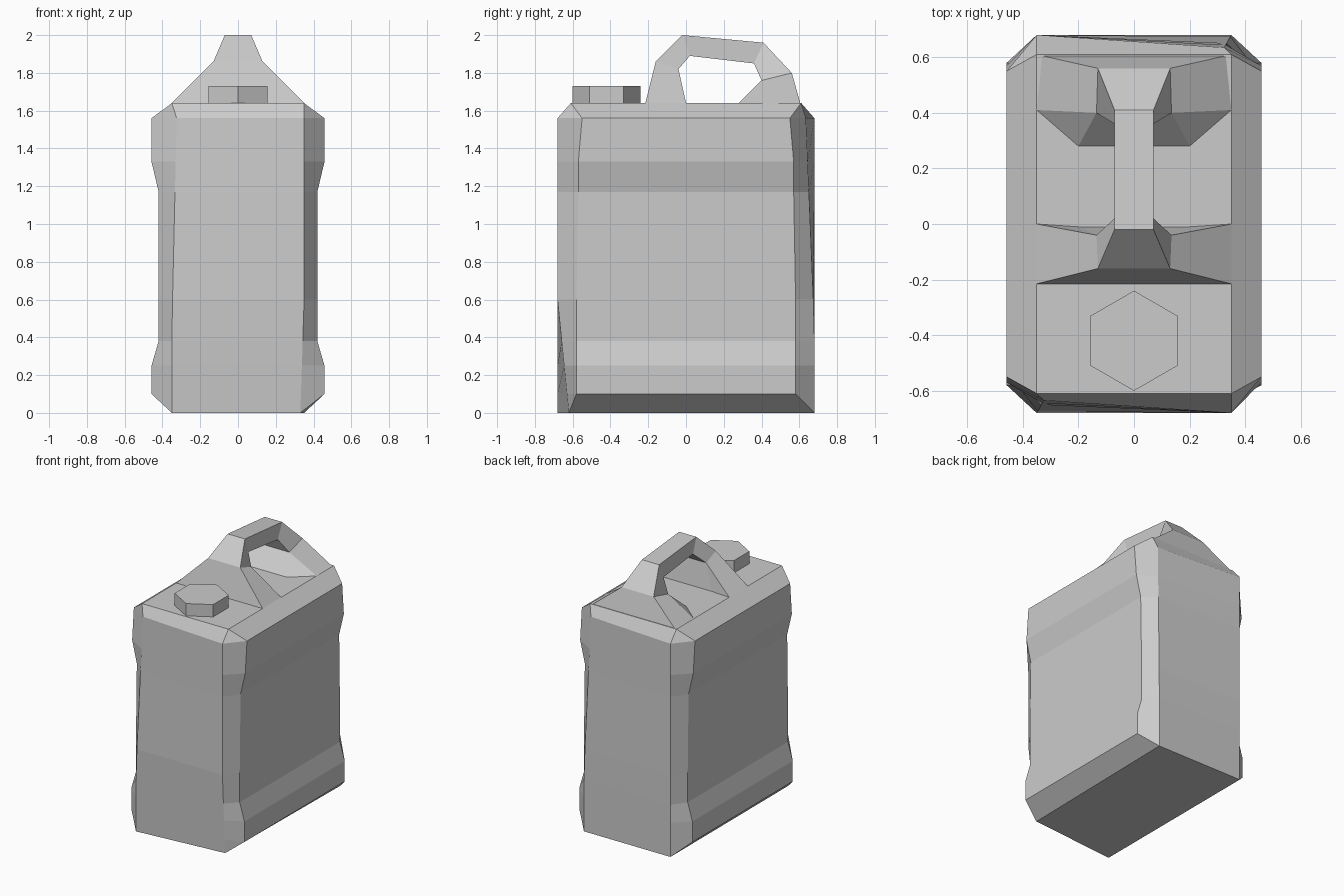
import bpy, bmesh
from math import sin, cos, pi
from mathutils import Vector

if "Cube" in bpy.data.objects:
    bpy.data.objects.remove(bpy.data.objects["Cube"])


def loft(name, rings, caps=True, tweak=None):
    """Skin matching rings of points into one flat-shaded object."""
    bm = bmesh.new()
    loops = [[bm.verts.new(tweak(Vector(p)) if tweak else p) for p in r] for r in rings]
    for a, b in zip(loops, loops[1:]):
        n = len(a)
        for i in range(n):
            bm.faces.new((a[i], a[(i + 1) % n], b[(i + 1) % n], b[i]))
    if caps:
        bm.faces.new(loops[0][::-1])
        bm.faces.new(loops[-1])
    bmesh.ops.remove_doubles(bm, verts=bm.verts, dist=0.001)
    bmesh.ops.recalc_face_normals(bm, faces=bm.faces)
    mesh = bpy.data.meshes.new(name)
    bm.to_mesh(mesh)
    bm.free()
    obj = bpy.data.objects.new(name, mesh)
    bpy.context.collection.objects.link(obj)
    return obj


def octagon(z, hx, hy, ix=0.35, iy=0.58):
    """Chamfered rectangle: hx, hy outer half sizes; ix, iy flat half lengths."""
    return [(ix, -hy, z), (hx, -iy, z), (hx, iy, z), (ix, hy, z),
            (-ix, hy, z), (-hx, iy, z), (-hx, -iy, z), (-ix, -hy, z)]


def lean(p):
    """Slight lean of opposite corner edges, as on the worn body."""
    x, y, z = p
    s = 1 if y > 0 else -1
    if abs(x) < 0.36 and z < 1.6 and abs(y) > 0.6:
        if x * y > 0:
            t = max(0, (z - 0.45) / 1.1)
            x -= s * 0.025 * t
            y -= s * 0.045 * t
        elif s < 0:
            t = max(0, (0.6 - z) / 0.6)
            x -= 0.02 * t
            y += 0.06 * t
    return (x, y, z)


# Body: chamfered tank with pinched waist
loft("tank_body", [
    octagon(0.00, 0.35, 0.68, iy=0.68),
    octagon(0.10, 0.458, 0.68),
    octagon(0.25, 0.458, 0.68),
    octagon(0.38, 0.42, 0.68),
    octagon(0.60, 0.42, 0.68),
    octagon(1.17, 0.42, 0.68, iy=0.57),
    octagon(1.33, 0.458, 0.68, iy=0.57),
    octagon(1.56, 0.458, 0.68, iy=0.55),
    octagon(1.64, 0.35, 0.61, iy=0.61),
], tweak=lean)


def section(outer, inner, wo, wi, side=None):
    """Handle section: outer edge, side points and inner edge, each (y, z)."""
    sx, sy, sz = side or (wi, *inner)
    return [(-wo, *outer), (wo, *outer), (sx, sy, sz),
            (wi, *inner), (-wi, *inner), (-sx, sy, sz)]


# Handle: flared legs joined by a narrow grip
loft("carry_handle", [
    section((-0.215, 1.64), (-0.01, 1.64), 0.35, 0.20, (0.35, 0.0, 1.64)),
    section((-0.16, 1.86), (-0.04, 1.82), 0.13, 0.135),
    section((-0.02, 2.00), (0.02, 1.89), 0.07, 0.07),
    section((0.41, 1.96), (0.36, 1.85), 0.07, 0.07),
    section((0.56, 1.80), (0.40, 1.76), 0.13, 0.135),
    section((0.605, 1.64), (0.28, 1.64), 0.33, 0.20, (0.35, 0.41, 1.64)),
], caps=False)

# Cap: six-sided filler lid
hexagon = [(0.18 * sin(i * pi / 3), -0.42 + 0.18 * cos(i * pi / 3)) for i in range(6)]
loft("filler_cap", [[(x, y, z) for x, y in hexagon] for z in (1.635, 1.73)])
